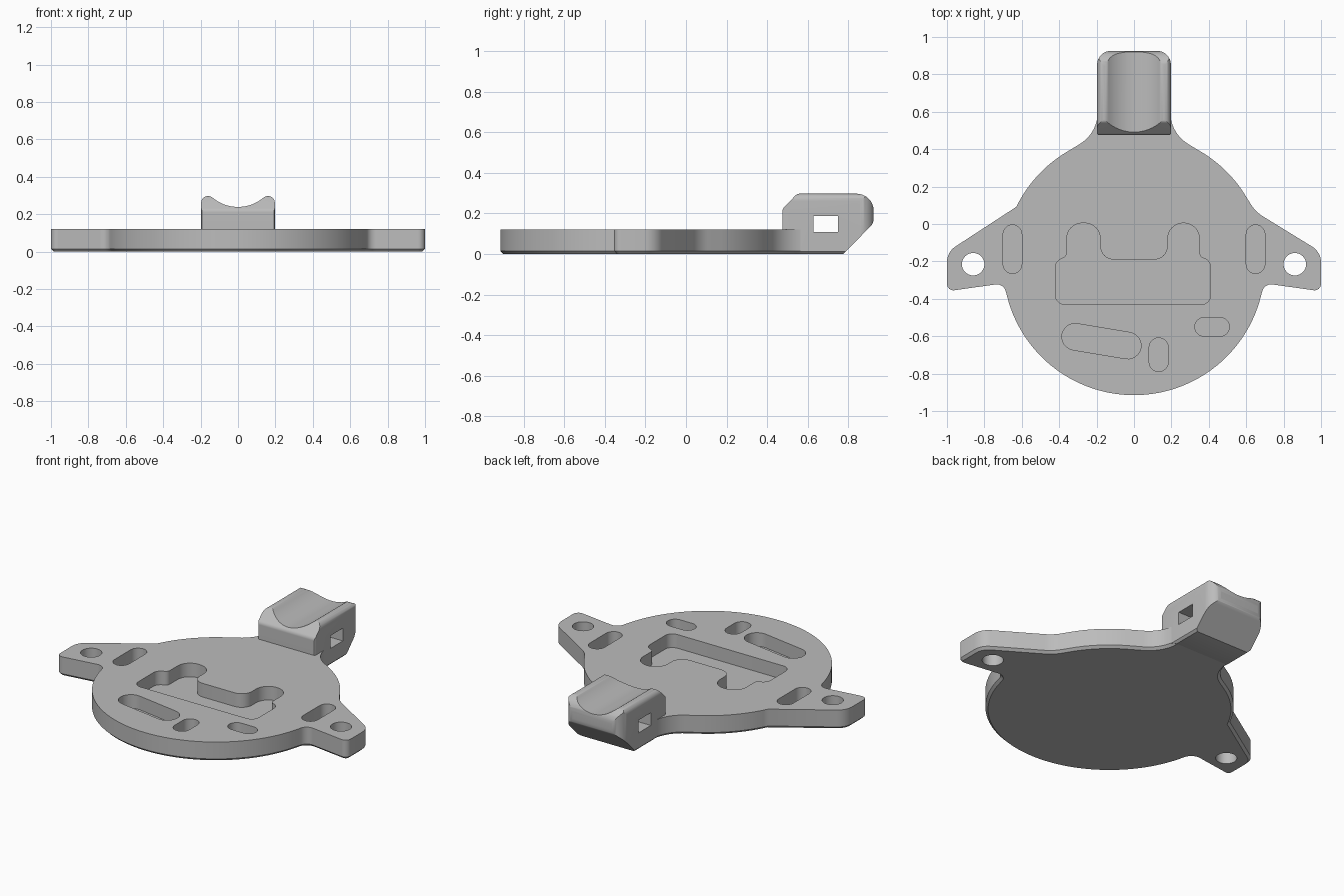
import bpy
import bmesh
import math
from mathutils import Vector, Matrix

cube = bpy.data.objects.get("Cube")
if cube:
    bpy.data.objects.remove(cube, do_unlink=True)

grey = bpy.data.materials.new("plain grey")
grey.use_nodes = True
grey.diffuse_color = (0.5, 0.5, 0.5, 1)
grey.node_tree.nodes["Principled BSDF"].inputs["Base Color"].default_value = (0.5, 0.5, 0.5, 1)


def arc(cx, cy, r, start, end, n):
    """Points on an arc, angles in degrees."""
    angles = [math.radians(start + (end - start) * i / n) for i in range(n + 1)]
    return [(cx + r * math.cos(a), cy + r * math.sin(a)) for a in angles]


def rounded(corners, closed=True, n=8):
    """Polyline with each (x, y, radius) corner replaced by a true fillet."""
    out, count = [], len(corners)
    for i, (x, y, r) in enumerate(corners):
        if r == 0 or (not closed and i in (0, count - 1)):
            out.append((x, y))
            continue
        p = Vector((x, y))
        u = (p - Vector(corners[i - 1][:2])).normalized()
        v = (Vector(corners[(i + 1) % count][:2]) - p).normalized()
        turn = math.atan2(u.x * v.y - u.y * v.x, u.dot(v))
        start = p - u * r * math.tan(abs(turn) / 2)
        side = math.copysign(r, turn)
        centre = start + Vector((-u.y, u.x)) * side
        for k in range(n + 1):
            out.append(tuple(centre + Matrix.Rotation(turn * k / n, 2) @ (start - centre)))
    return out


def prism(name, outline, axis, lo, hi, chamfer=0):
    """Extrude a 2D outline along an axis, optionally chamfering the low rim."""
    place = {"x": lambda a, b, c: (c, a, b),
             "y": lambda a, b, c: (a, c, b),
             "z": lambda a, b, c: (a, b, c)}[axis]
    bm = bmesh.new()
    base = bm.faces.new([bm.verts.new(place(a, b, lo)) for a, b in outline])
    top = bmesh.ops.extrude_face_region(bm, geom=[base], use_keep_orig=True)
    moved = [g for g in top["geom"] if isinstance(g, bmesh.types.BMVert)]
    bmesh.ops.translate(bm, verts=moved, vec=Vector(place(0, 0, hi - lo)))
    bmesh.ops.recalc_face_normals(bm, faces=bm.faces[:])
    if chamfer:
        bmesh.ops.bevel(bm, geom=list(base.edges), offset=chamfer, segments=1,
                        affect="EDGES", clamp_overlap=False)
    mesh = bpy.data.meshes.new(name)
    bm.to_mesh(mesh)
    bm.free()
    mesh.materials.append(grey)
    obj = bpy.data.objects.new(name, mesh)
    bpy.context.collection.objects.link(obj)
    return obj


def combine(obj, tool, operation):
    """Apply a boolean and discard the tool."""
    tool.hide_render = True
    mod = obj.modifiers.new("cut", "BOOLEAN")
    mod.object, mod.operation, mod.solver = tool, operation, "EXACT"
    bpy.context.view_layer.objects.active = obj
    bpy.ops.object.modifier_apply(modifier=mod.name)
    bpy.data.objects.remove(tool, do_unlink=True)


def slot(x1, y1, x2, y2, r):
    """Stadium outline around a segment."""
    a = math.degrees(math.atan2(y2 - y1, x2 - x1))
    return arc(x2, y2, r, a - 90, a + 90, 12) + arc(x1, y1, r, a + 90, a + 270, 12)


# Base plate: a disc with a neck at the back and an ear on each side
CY, R = -0.215, 0.70


def half_outline(shoulder, disc_angle):
    ear = [(0.679, -0.385, 0), (0.697, -0.317, 0.05), (1.0, -0.36, 0.035),
           (1.0, -0.15, 0.1)] + shoulder
    disc = arc(0, CY, R, disc_angle, 59, 14)
    neck = [(*disc[-1], 0), (0.194, 0.485, 0.2), (0.194, 0.61, 0)]
    return (arc(0, CY, R, -90, -15, 36)[:-1] + rounded(ear, False)[:-1]
            + disc[:-1] + rounded(neck, False, 12))


left = half_outline([(0.65, 0.065, 0.2), (0.58, 0.177, 0)], 34)
right = half_outline([(0.63, 0.092, 0)], 26)
plate = prism("base_plate", left + [(-x, y) for x, y in reversed(right[1:])],
              "z", 0, 0.12, chamfer=0.015)

# Screw holes through the ears
for s in (-1, 1):
    hole = prism("hole_cutter", arc(s * 0.86, CY, 0.06, 0, 352.5, 47), "z", -0.1, 0.3)
    combine(plate, hole, "DIFFERENCE")

# Blind pockets in the top face
FLOOR = 0.035
pocket = rounded([
    (-0.42, -0.43, 0.05), (0.41, -0.43, 0.05), (0.41, -0.19, 0.05), (0.35, -0.18, 0.03),
    (0.35, 0.005, 0.084), (0.18, 0.005, 0.084), (0.18, -0.19, 0.07), (-0.18, -0.19, 0.07),
    (-0.18, 0.005, 0.084), (-0.36, 0.005, 0.084), (-0.36, -0.18, 0.03), (-0.42, -0.19, 0.05)])
recesses = [
    pocket,
    slot(-0.65, -0.215, -0.65, -0.055, 0.05),
    slot(0.65, -0.215, 0.65, -0.055, 0.05),
    slot(-0.315, -0.603, -0.033, -0.65, 0.071),
    slot(0.375, -0.55, 0.46, -0.55, 0.05),
    slot(0.132, -0.738, 0.132, -0.66, 0.051),
]
for outline in recesses:
    combine(plate, prism("pocket_cutter", outline, "z", FLOOR, 0.3), "DIFFERENCE")

# Cradle block: front profile with a saddle groove along the top
W, LIP = 0.197, 0.16
lip = arc(LIP, 0.26, W - LIP, 0, 130, 12)
groove_z = 0.26 + LIP * math.tan(math.radians(50))
groove_r = LIP / math.cos(math.radians(50)) - (W - LIP)
groove = arc(0, groove_z, groove_r, -50, -130, 24)[1:-1]
front = ([(W - 0.013, 0), (W, 0.013)] + lip + groove
         + [(-x, z) for x, z in reversed(lip)] + [(-W, 0.013), (-W + 0.013, 0)])
cradle = prism("rear_cradle", front, "y", 0.4, 1.0)

# Side profile: sloped front, rounded back, undercut below
side = rounded([(0.475, 0.05, 0), (0.475, 0.222, 0.03), (0.548, 0.297, 0.03),
                (0.925, 0.297, 0.085), (0.925, 0.152, 0.06), (0.775, 0, 0), (0.595, 0, 0)])
combine(cradle, prism("side_cutter", side, "x", -0.4, 0.4), "INTERSECT")

# Plan profile: rounded rear corners
E = W + 0.0005
plan = rounded([(-E, 0.47, 0.018), (E, 0.47, 0.018), (E, 0.926, 0.075), (-E, 0.926, 0.075)])
combine(cradle, prism("plan_cutter", plan, "z", -0.2, 0.5), "INTERSECT")

# Strap window straight through the cradle
window = [(0.627, 0.107), (0.75, 0.107), (0.75, 0.186), (0.627, 0.186)]
combine(cradle, prism("window_cutter", window, "x", -0.4, 0.4), "DIFFERENCE")

# Smooth shading with sharp edges kept
for obj in (plate, cradle):
    bpy.ops.object.select_all(action="DESELECT")
    obj.select_set(True)
    bpy.context.view_layer.objects.active = obj
    bpy.ops.object.shade_smooth_by_angle(angle=math.radians(30))
